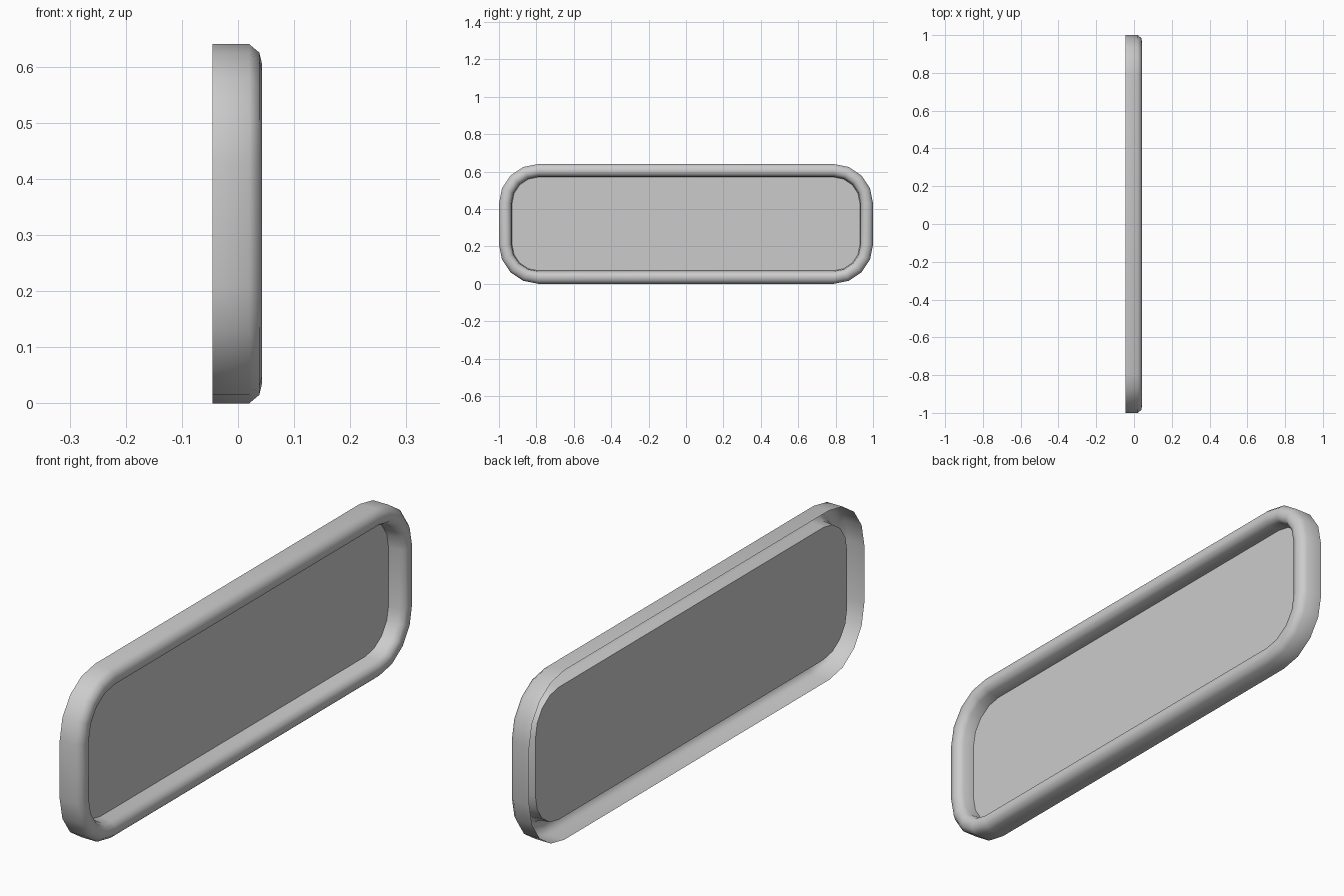
import bpy, bmesh
from math import sin, cos, pi

if "Cube" in bpy.data.objects:
    bpy.data.objects.remove(bpy.data.objects["Cube"])

HALF_W, HEIGHT, RADIUS, SEGS = 1.0, 0.64, 0.21, 4


def outline(bm, x, inset):
    """Ring of verts: rounded rectangle in the YZ plane, shrunk by inset."""
    cy, cz = HALF_W - RADIUS, HEIGHT / 2 - RADIUS
    r = RADIUS - inset
    ring = []
    for q, (sy, sz) in enumerate([(1, 1), (-1, 1), (-1, -1), (1, -1)]):
        for i in range(SEGS + 1):
            a = (q + i / SEGS) * pi / 2
            ring.append(bm.verts.new((x, sy * cy + r * cos(a),
                                      HEIGHT / 2 + sz * cz + r * sin(a))))
    return ring


def finish(bm, name):
    mesh = bpy.data.meshes.new(name)
    bm.to_mesh(mesh)
    bm.free()
    ob = bpy.data.objects.new(name, mesh)
    bpy.context.collection.objects.link(ob)
    bpy.ops.object.select_all(action='DESELECT')
    ob.select_set(True)
    bpy.context.view_layer.objects.active = ob
    bpy.ops.object.shade_smooth_by_angle(angle=pi / 3.5)
    return ob


# Rounded rim, open at the back: (x, inset) from outer back edge to panel
profile = [(-0.045, 0), (0.02, 0), (0.038, 0.015), (0.043, 0.036),
           (0.038, 0.055), (0.02, 0.066), (-0.022, 0.07)]
bm = bmesh.new()
rings = [outline(bm, x, inset) for x, inset in profile]
for a, b in zip(rings, rings[1:]):
    n = len(a)
    for i in range(n):
        j = (i + 1) % n
        bm.faces.new((a[i], a[j], b[j], b[i]))
finish(bm, "rim")

# Recessed flat panel
bm = bmesh.new()
bm.faces.new(outline(bm, -0.022, 0.07))
finish(bm, "panel")
